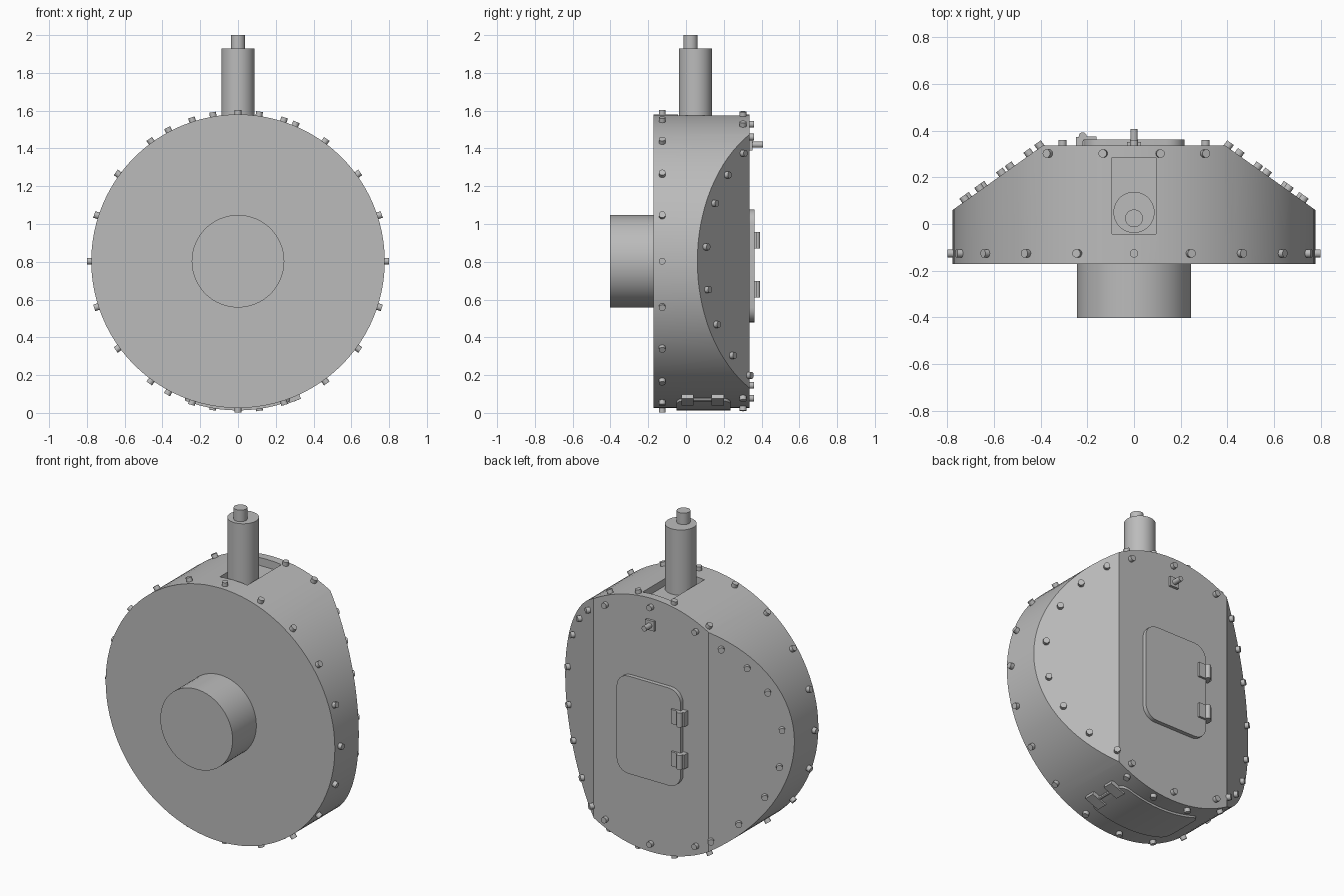
import bpy, bmesh, math
from mathutils import Vector, Matrix

if "Cube" in bpy.data.objects:
    bpy.data.objects.remove(bpy.data.objects["Cube"], do_unlink=True)

mat = bpy.data.materials.new("plain_grey")
mat.use_nodes = True
GREY = (0.5, 0.5, 0.5, 1)
mat.diffuse_color = GREY
mat.node_tree.nodes["Principled BSDF"].inputs["Base Color"].default_value = GREY

CZ, R = 0.803, 0.777           # drum centre height and radius
FRONT, BACK = -0.172, 0.337    # drum faces
FLAT, EDGE = 0.39, 0.06        # half width of flat back, y where the slants end
SLANT = Vector((BACK - EDGE, R - FLAT, 0)).normalized()


def finish(name, bm):
    mesh = bpy.data.meshes.new(name)
    bmesh.ops.recalc_face_normals(bm, faces=bm.faces[:])
    bm.to_mesh(mesh)
    bm.free()
    mesh.materials.append(mat)
    ob = bpy.data.objects.new(name, mesh)
    bpy.context.collection.objects.link(ob)
    smooth(ob)
    return ob


def activate(ob):
    bpy.ops.object.select_all(action='DESELECT')
    ob.select_set(True)
    bpy.context.view_layer.objects.active = ob


def smooth(ob):
    activate(ob)
    bpy.ops.object.shade_smooth_by_angle(angle=math.radians(30))


def add_cyl(bm, base, direction, r, length, seg):
    d = Vector(direction).normalized()
    mid = Vector(base) + d * length / 2
    m = Matrix.Translation(mid) @ d.to_track_quat('Z', 'Y').to_matrix().to_4x4()
    bmesh.ops.create_cone(bm, cap_ends=True, segments=seg, radius1=r, radius2=r,
                          depth=length, matrix=m)


def cyl(name, base, direction, r, length, seg=48):
    bm = bmesh.new()
    add_cyl(bm, base, direction, r, length, seg)
    return finish(name, bm)


def box(name, lo, hi, round_axis=None, radius=0, turn=0):
    """Box between two corners, optionally rounded along one axis, turned about y."""
    lo, hi = Vector(lo), Vector(hi)
    bm = bmesh.new()
    bmesh.ops.create_cube(bm, size=1)
    bmesh.ops.scale(bm, vec=hi - lo, verts=bm.verts)
    if radius:
        edges = [e for e in bm.edges
                 if abs((e.verts[0].co - e.verts[1].co).normalized()[round_axis]) > 0.9]
        bmesh.ops.bevel(bm, geom=edges, offset=radius, segments=6, profile=0.5,
                        affect='EDGES')
    bm.transform(Matrix.Translation((lo + hi) / 2) @ Matrix.Rotation(turn, 4, 'Y'))
    return finish(name, bm)


def boolean(ob, cutter, op):
    mod = ob.modifiers.new("cut", 'BOOLEAN')
    mod.operation, mod.object, mod.solver = op, cutter, 'EXACT'
    activate(ob)
    bpy.ops.object.modifier_apply(modifier=mod.name)
    bpy.data.objects.remove(cutter, do_unlink=True)
    smooth(ob)


def radial(deg):
    """Unit direction at an angle from straight up, towards +x."""
    a = math.radians(deg)
    return Vector((math.sin(a), 0, math.cos(a)))


def on_disc(deg, r, y):
    return radial(deg) * r + Vector((0, y, CZ))


# Drum with two slanted back facets and a sunken slot on top
bm = bmesh.new()
add_cyl(bm, (0, FRONT, CZ), (0, 1, 0), R, BACK - FRONT, 96)
for side in (-1, 1):
    cut = bmesh.ops.bisect_plane(bm, geom=bm.verts[:] + bm.edges[:] + bm.faces[:],
                                 plane_co=(side * FLAT, BACK, 0),
                                 plane_no=(side * SLANT.x, SLANT.y, 0), clear_outer=True)
    rim = [g for g in cut["geom_cut"] if isinstance(g, bmesh.types.BMEdge)]
    bmesh.ops.holes_fill(bm, edges=rim, sides=0)
drum = finish("drum", bm)
slot = box("slot_cutter", (-0.094, -0.043, 1.53), (0.094, 0.286, 1.7))
boolean(drum, slot, 'DIFFERENCE')

# Front barrel and top periscope
cyl("front_barrel", (0, -0.402, CZ), (0, 1, 0), 0.245, 0.24, 64)
cyl("periscope_tube", (0, 0.05, 1.5), (0, 0, 1), 0.088, 0.43)
cyl("periscope_tip", (0, 0.024, 1.92), (0, 0, 1), 0.038, 0.08, 32)

# Rivets: front ring, back ring, flat back and slanted facets
rivets = []
for i in range(20):
    rivets.append((on_disc(i * 18, R, -0.126), radial(i * 18)))
for a in (-28, -9.7, 8.2, 22.8):
    for deg in (a, 180 - a):
        rivets.append((on_disc(deg, R, 0.302), radial(deg)))
for a in (-25, 0, 25, 155, 180, 205):
    rivets.append((on_disc(a, 0.725, BACK), Vector((0, 1, 0))))
for side in (-1, 1):
    for a in (38, 51, 65, 84, 102, 117.5, 133.5, 146.5):
        p = on_disc(side * a, 0.725, 0)
        p.y = BACK - (abs(p.x) - FLAT) * SLANT.x / SLANT.y
        rivets.append((p, Vector((side * SLANT.x, SLANT.y, 0))))
bm = bmesh.new()
for p, d in rivets:
    add_cyl(bm, p - d * 0.01, d, 0.018, 0.033, 14)
finish("rivets", bm)

# Back hatch with two hinges on its -x edge
box("back_hatch", (-0.217, BACK - 0.02, 0.479), (0.217, 0.362, 1.077), 1, 0.08)
for n, z in (("upper", 0.914), ("lower", 0.655)):
    box(n + "_hinge_leaf", (-0.222, 0.355, z - 0.044), (-0.16, 0.375, z + 0.044))
    box(n + "_hinge_base", (-0.248, BACK - 0.01, z - 0.044), (-0.218, 0.372, z + 0.044))
    cyl(n + "_hinge_pin", (-0.22, 0.376, z - 0.044), (0, 0, 1), 0.017, 0.088, 16)

# Small plate with a peg above the hatch
box("peg_plate", (-0.03, BACK - 0.01, 1.39), (0.03, 0.352, 1.45))
cyl("peg", (0, BACK, 1.42), (0, 1, 0), 0.016, 0.07, 16)

# Curved belly hatch with hinges on its +x edge
belly = box("belly_hatch", (-0.28, -0.05, -0.02), (0.28, 0.235, 0.12), 2, 0.05)
shell = cyl("shell_cutter", (0, -0.3, CZ), (0, 1, 0), 0.79, 0.8, 96)
boolean(belly, shell, 'INTERSECT')
tilt = math.radians(-21)
for n, y in (("front", 0.008), ("rear", 0.168)):
    c = on_disc(159, 0.785, y)
    half = Vector((0.05, 0.033, 0.014))
    box("belly_hinge_" + n, c - half, c + half, turn=tilt)
cyl("belly_hinge_pin", on_disc(159, 0.785, 0), (0, 1, 0), 0.009, 0.17, 12)
